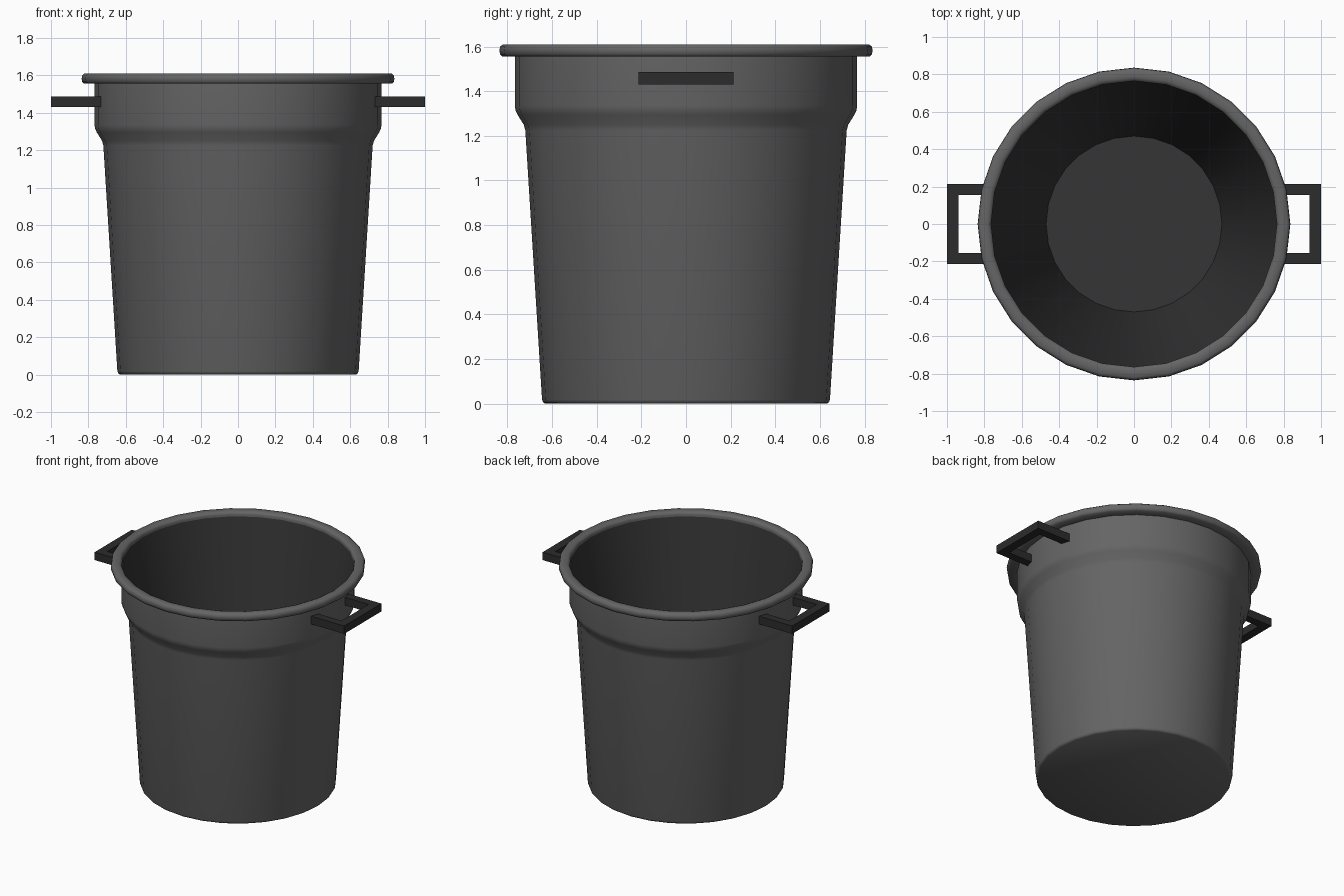
import bpy, bmesh, math

if "Cube" in bpy.data.objects:
    bpy.data.objects.remove(bpy.data.objects["Cube"])

SIDES = 28


def material(name, v):
    m = bpy.data.materials.new(name)
    m.diffuse_color = (v, v, v, 1)
    m.use_nodes = True
    m.node_tree.nodes["Principled BSDF"].inputs["Base Color"].default_value = m.diffuse_color
    return m


shell_mat = material("grey_plastic", 0.13)
inner_mat = material("inner_dark", 0.035)
handle_mat = material("handle_dark", 0.025)


def finish(name, bm, mat, smooth=None):
    me = bpy.data.meshes.new(name)
    bm.to_mesh(me)
    bm.free()
    ob = bpy.data.objects.new(name, me)
    bpy.context.collection.objects.link(ob)
    me.materials.append(mat)
    if smooth:
        bpy.ops.object.select_all(action='DESELECT')
        ob.select_set(True)
        bpy.context.view_layer.objects.active = ob
        bpy.ops.object.shade_smooth_by_angle(angle=math.radians(smooth))
    return ob


def lathe(name, profile, mat, closed=False, smooth=40):
    """Revolve (radius, z) points; r = 0 becomes a pole cap."""
    bm = bmesh.new()
    rings = []
    for r, z in profile:
        rings.append([bm.verts.new((r * math.cos(a), r * math.sin(a), z))
                      for a in (2 * math.pi * i / SIDES for i in range(SIDES))])
    pairs = list(zip(rings, rings[1:]))
    if closed:
        pairs.append((rings[-1], rings[0]))
    for lo, hi in pairs:
        for i in range(SIDES):
            j = (i + 1) % SIDES
            bm.faces.new((lo[i], lo[j], hi[j], hi[i]))
    # Close the end that forms the base or floor
    if not closed:
        if profile[0][1] < profile[-1][1]:
            bm.faces.new(rings[0][::-1])
        else:
            bm.faces.new(rings[-1])
    return finish(name, bm, mat, smooth)


# Tapered outer shell with the flared collar
lathe("bucket_shell", [
    (0.63, 0.0), (0.64, 0.006), (0.645, 0.018), (0.72, 1.225), (0.727, 1.25),
    (0.755, 1.295), (0.764, 1.315), (0.767, 1.335), (0.767, 1.58)], shell_mat)

# Inner cone and floor
lathe("bucket_inside", [(0.767, 1.59), (0.47, 0.05)], inner_mat)

# Rounded rim bead
lathe("rim", [
    (0.765, 1.555), (0.822, 1.555), (0.833, 1.565), (0.836, 1.582),
    (0.833, 1.6), (0.82, 1.61), (0.785, 1.61), (0.769, 1.603), (0.764, 1.59)],
    shell_mat, closed=True, smooth=60)


# Square bar handles: U outline extruded upward
def handle(name, s):
    outline = [(0.73, -0.213), (1.0, -0.213), (1.0, 0.213), (0.73, 0.213),
               (0.73, 0.155), (0.938, 0.155), (0.938, -0.155), (0.73, -0.155)]
    bm = bmesh.new()
    face = bm.faces.new([bm.verts.new((s * x, y, 1.43)) for x, y in outline])
    ext = bmesh.ops.extrude_face_region(bm, geom=[face], use_keep_orig=True)
    for v in ext["geom"]:
        if isinstance(v, bmesh.types.BMVert):
            v.co.z += 0.057
    bmesh.ops.recalc_face_normals(bm, faces=bm.faces)
    finish(name, bm, handle_mat)


handle("handle_right", 1)
handle("handle_left", -1)
